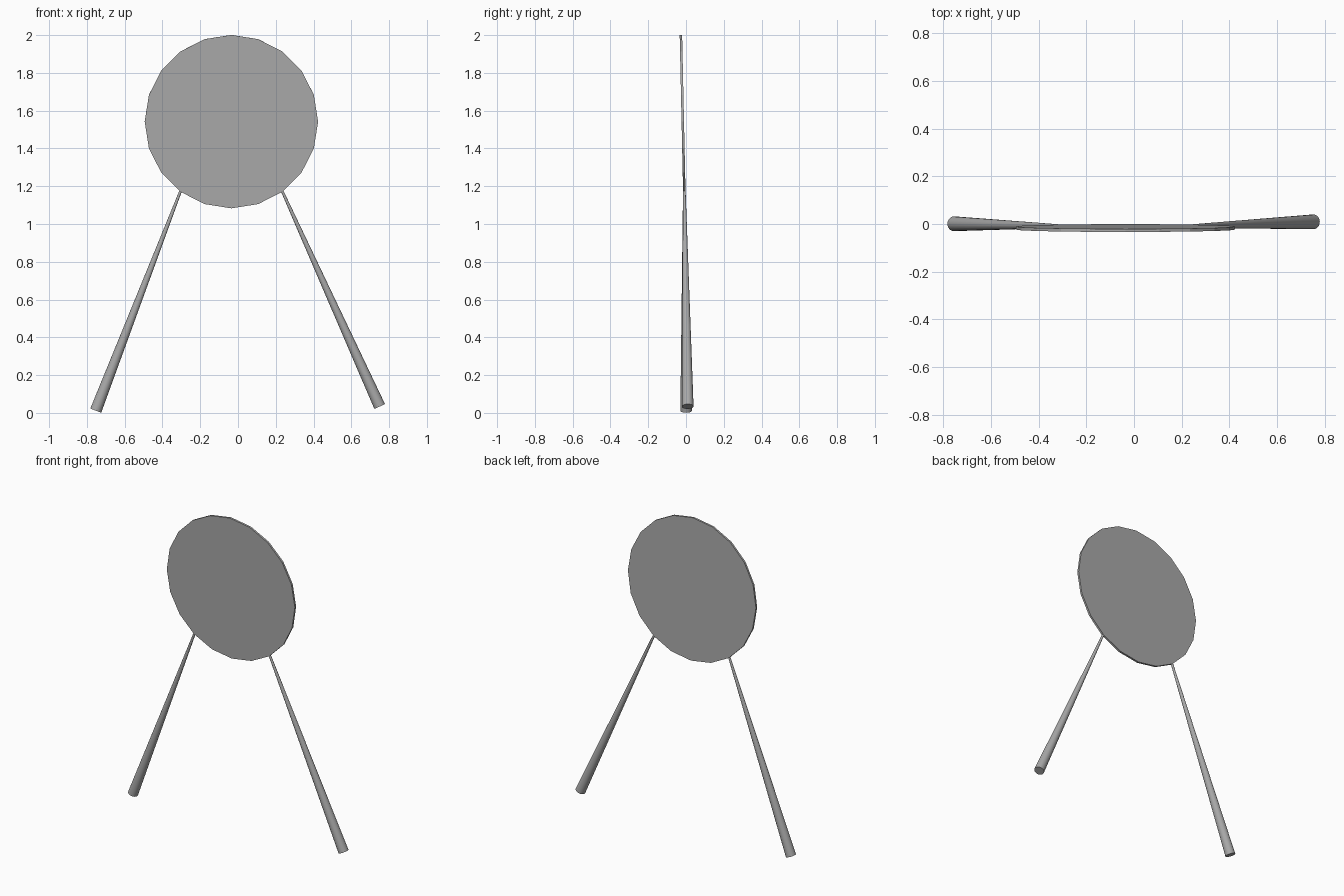
import bpy, math
from mathutils import Vector, Matrix

if "Cube" in bpy.data.objects:
    bpy.data.objects.remove(bpy.data.objects["Cube"])

grey = bpy.data.materials.new("mid grey")
grey.diffuse_color = (0.40, 0.40, 0.40, 1)
grey.use_nodes = True
grey.node_tree.nodes["Principled BSDF"].inputs["Base Color"].default_value = grey.diffuse_color


def tapered_rod(name, start, end, r_start, r_end, sides=20, spin=0.0):
    """Closed cone or cylinder running from start to end."""
    a, b = Vector(start), Vector(end)
    axis = b - a
    bpy.ops.mesh.primitive_cone_add(vertices=sides, radius1=r_start,
                                    radius2=r_end, depth=axis.length)
    ob = bpy.context.object
    ob.name = name
    rot = axis.to_track_quat('Z', 'X').to_matrix().to_4x4()
    ob.matrix_world = (Matrix.Translation((a + b) / 2) @ rot
                       @ Matrix.Rotation(spin, 4, 'Z'))
    ob.data.materials.append(grey)
    return ob


# Thin disc, leaning very slightly forward at the top
tilt = math.atan2(0.020, 0.92)
normal = Vector((0, math.cos(tilt), math.sin(tilt)))
centre = Vector((-0.035, -0.017, 1.542))
tapered_rod("disc", centre - normal * 0.0065, centre + normal * 0.0065,
            0.459, 0.459)

# Two splayed legs, thick at the foot and thin where they meet the disc rim
for name, foot, top in (
        ("left_leg", (-0.753, 0.001, 0.012), (-0.305, -0.009, 1.172)),
        ("right_leg", (0.750, 0.009, 0.034), (0.235, -0.009, 1.172))):
    tapered_rod(name, foot, top, 0.031, 0.007)
    bpy.ops.object.shade_smooth_by_angle(angle=math.radians(30))
